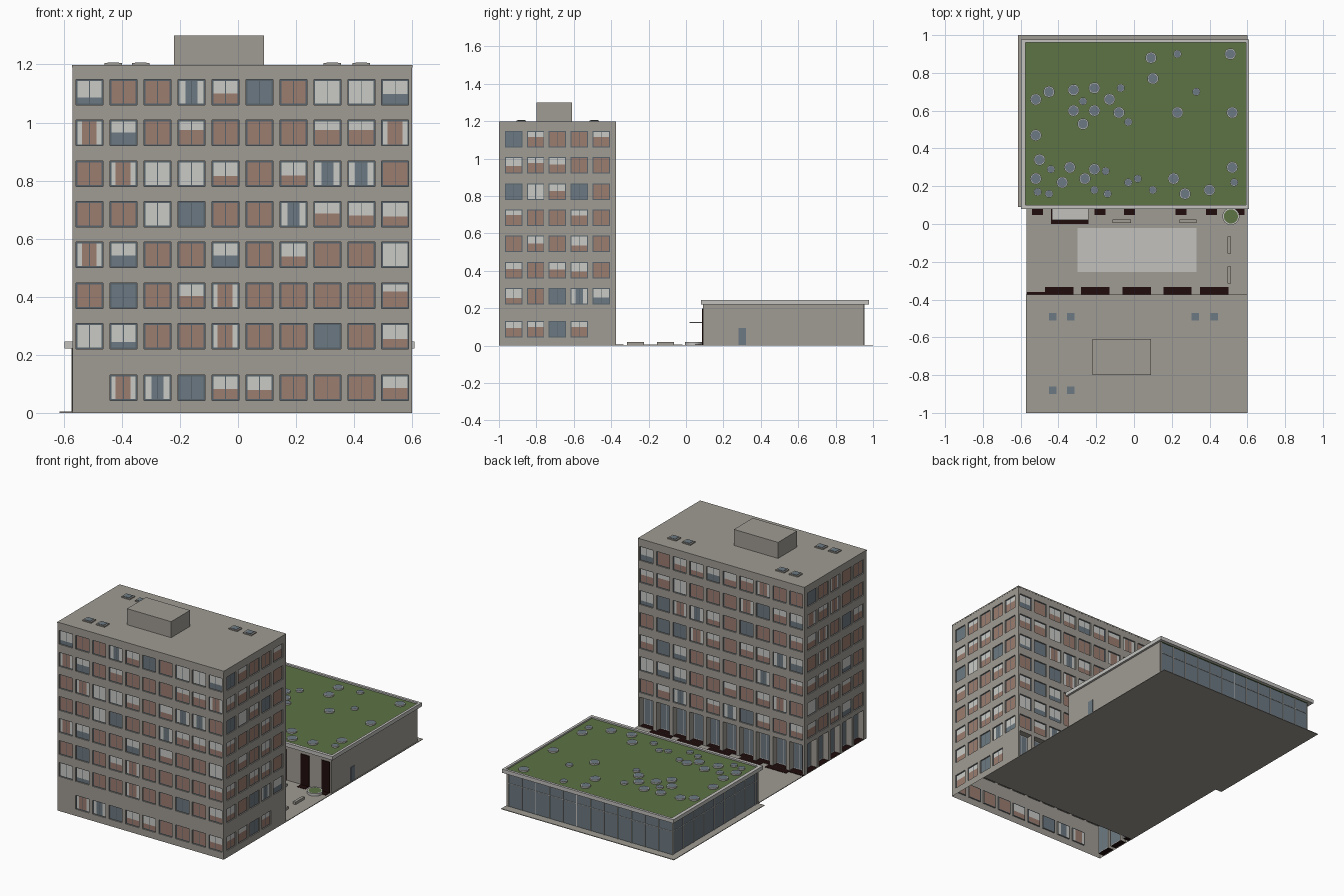
import bpy
import bmesh
import random
from mathutils import Vector

random.seed(4)
if "Cube" in bpy.data.objects:
    bpy.data.objects.remove(bpy.data.objects["Cube"])


# Colours
def linear(c):
    return c / 12.92 if c <= 0.04045 else ((c + 0.055) / 1.055) ** 2.4


PALETTE = {
    "concrete": "A09C94", "glass": "6C7982", "curtain": "9C7D70",
    "blind": "CACAC6", "frame": "59646C", "grass": "5C7344",
    "trim": "C2C1BE", "dark_red": "200C0C",
}
NAMES = list(PALETTE)
MATS = {}
for key, code in PALETTE.items():
    rgb = [linear(int(code[i:i + 2], 16) / 255) for i in (0, 2, 4)]
    mat = bpy.data.materials.new(key)
    mat.use_nodes = True
    mat.diffuse_color = (*rgb, 1)
    mat.node_tree.nodes["Principled BSDF"].inputs["Base Color"].default_value = (*rgb, 1)
    MATS[key] = mat


def finish(name, bm, *colours):
    mesh = bpy.data.meshes.new(name)
    bm.to_mesh(mesh)
    bm.free()
    for c in colours:
        mesh.materials.append(MATS[c])
    obj = bpy.data.objects.new(name, mesh)
    bpy.context.collection.objects.link(obj)
    return obj


def box(name, colour, x, y, z):
    """Box from (min, max) pairs."""
    bm = bmesh.new()
    bmesh.ops.create_cube(bm, size=1)
    for v in bm.verts:
        v.co = [p[0] + (c + 0.5) * (p[1] - p[0]) for c, p in zip(v.co, (x, y, z))]
    return finish(name, bm, colour)


def block(name, colour, cx, cy, w, d, z0, z1):
    return box(name, colour, (cx - w / 2, cx + w / 2), (cy - d / 2, cy + d / 2), (z0, z1))


def disc(name, x, y, r, z0, z1, inner, sides=20):
    """Round drum with a coloured top set inside a pale rim."""
    bm = bmesh.new()
    bmesh.ops.create_cone(bm, cap_ends=True, segments=sides, radius1=r, radius2=r, depth=z1 - z0)
    bmesh.ops.translate(bm, verts=bm.verts, vec=(x, y, (z0 + z1) / 2))
    bm.faces.ensure_lookup_table()
    top = max(bm.faces, key=lambda f: f.calc_center_median().z)
    bmesh.ops.inset_region(bm, faces=[top], thickness=r * 0.17)
    top.material_index = 1
    return finish(name, bm, "trim", inner)


# Facades: a grid of wall cells with framed windows set into it
PITCH, WIN_W, WIN_H = 0.117, 0.093, 0.088
SILLS = [0.043] + [0.22 + 0.14 * i for i in range(7)]
WALL_TOP = 1.19
# Each window type: split direction and bands of colour
WINDOWS = {
    "g": ("up", [("glass", 1)]),
    "b": ("up", [("curtain", 1)]),
    "w": ("up", [("blind", 1)]),
    "u": ("up", [("glass", 0.35), ("blind", 1)]),
    "m": ("up", [("curtain", 0.5), ("blind", 1)]),
    "s": ("across", [("blind", 0.25), ("glass", 0.75), ("blind", 1)]),
    "c": ("across", [("blind", 0.18), ("curtain", 0.8), ("blind", 1)]),
}


def facade(name, origin, along, inward, length, rows, arcade=False):
    bm = bmesh.new()
    o, a, n = Vector((*origin, 0)), Vector((*along, 0)), Vector((*inward, 0))

    def quad(u0, u1, z0, z1, colour, d=0.0):
        pts = [(u0, z0), (u1, z0), (u1, z1), (u0, z1)]
        f = bm.faces.new([bm.verts.new(o + a * u + n * d + Vector((0, 0, z))) for u, z in pts])
        f.material_index = NAMES.index(colour)

    def reveal(u0, u1, z0, z1, depth, floor):
        ring = [(u0, z0), (u1, z0), (u1, z1), (u0, z1)]
        for i in range(4):
            (ua, za), (ub, zb) = ring[i], ring[(i + 1) % 4]
            pts = [(ua, za, 0), (ub, zb, 0), (ub, zb, depth), (ua, za, depth)]
            f = bm.faces.new([bm.verts.new(o + a * u + n * d + Vector((0, 0, z))) for u, z, d in pts])
            f.material_index = NAMES.index(floor if i == 0 else "concrete")

    def window(u0, u1, z0, z1, kind, depth, edge, floor):
        reveal(u0, u1, z0, z1, depth, floor)
        e = 0.005
        quad(u0, u1, z0, z0 + e, edge, depth)
        quad(u0, u1, z1 - e, z1, edge, depth)
        quad(u0, u0 + e, z0 + e, z1 - e, edge, depth)
        quad(u1 - e, u1, z0 + e, z1 - e, edge, depth)
        u0, u1, z0, z1 = u0 + e, u1 - e, z0 + e, z1 - e
        way, bands = WINDOWS[kind]
        start = 0
        for colour, end in bands:
            if way == "up":
                if end < 1:
                    end += random.uniform(-0.15, 0.2)
                quad(u0, u1, z0 + start * (z1 - z0), z0 + end * (z1 - z0), colour, depth)
            else:
                quad(u0 + start * (u1 - u0), u0 + end * (u1 - u0), z0, z1, colour, depth)
            start = end
        mid = (u0 + u1) / 2
        quad(mid - 0.0015, mid + 0.0015, z0, z1, edge, depth - 0.002)

    cols = len(rows[0])
    margin = (length - cols * PITCH) / 2
    below = 0
    for level, row in enumerate(reversed(rows)):
        tall = arcade and level == 0
        z0 = 0.006 if tall else SILLS[level]
        z1 = 0.19 if tall else z0 + WIN_H
        quad(0, length, below, z0, "concrete")
        left = 0
        for i, kind in enumerate(row):
            if kind == " ":
                continue
            u0 = margin + (i + 0.5) * PITCH - WIN_W / 2
            quad(left, u0, z0, z1, "concrete")
            if tall:
                window(u0, u0 + WIN_W, z0, z1, "g", 0.04, "trim", "dark_red")
            else:
                window(u0, u0 + WIN_W, z0, z1, kind, 0.007, "frame", "concrete")
            left = u0 + WIN_W
        quad(left, length, z0, z1, "concrete")
        below = z1
    quad(0, length, below, WALL_TOP, "concrete")
    return finish(name, bm, *NAMES)


def shuffled(cols):
    return ["".join(random.choice("bbbbmmmcuugsw") for _ in range(cols)) for _ in SILLS]


X0, X1, Y0, Y1 = -0.57, 0.60, -1.0, -0.375
front = ["ubbsmgbwwu", "cubmbbbmmc", "bcwwmbmssb", "bbwgbbsmmm",
         "cubbubmbbw", "bgbmcbbbbm", "wubbcbbgbm", " csgmmbbbm"]
right = ["gmbbm", "mmmbb", "gwmgb", "mbbmb", "bmbmb", "mbmmb", "mbgsu", "mmgm "]
facade("tower_front_wall", (X0, Y0), (1, 0), (0, 1), X1 - X0, front)
facade("tower_left_wall", (X1, Y0), (0, 1), (-1, 0), Y1 - Y0, right)
facade("tower_back_wall", (X1, Y1), (-1, 0), (0, -1), X1 - X0, shuffled(10), True)
facade("tower_right_wall", (X0, Y1), (0, -1), (1, 0), Y1 - Y0, shuffled(5), True)

# Tower roof, plant room and hatches
box("tower_roof", "concrete", (X0 - 0.001, X1 + 0.001), (Y0, Y1 + 0.001), (WALL_TOP, 1.198))
box("plant_room", "concrete", (-0.22, 0.09), (-0.80, -0.61), (1.198, 1.30))
for x, y in [(-0.43, -0.49), (-0.335, -0.49), (0.325, -0.49),
             (0.425, -0.49), (-0.43, -0.88), (-0.335, -0.88)]:
    block("roof_hatch", "concrete", x, y, 0.06, 0.05, 1.198, 1.205)
    block("hatch_glass", "glass", x, y, 0.04, 0.04, 1.205, 1.207)

# Ground
box("plaza", "concrete", (X0, X1), (-0.70, 0.09), (0, 0.004))
box("pavilion_base", "concrete", (-0.615, X1), (0.09, 1.0), (0, 0.004))
box("plaza_panel", "trim", (-0.30, 0.33), (-0.255, -0.02), (0.004, 0.006))
for x in (-0.395, -0.205, 0.015, 0.23, 0.425):
    block("tower_mat", "dark_red", x, -0.354, 0.15, 0.04, 0.004, 0.006)
box("corner_mat", "dark_red", (X0, -0.47), (-0.374, -0.36), (0.004, 0.006))

# Benches and planter
for x, y, w, d in [(-0.065, 0.015, 0.1, 0.018), (0.285, 0.015, 0.09, 0.018),
                   (0.505, -0.11, 0.018, 0.09), (0.505, -0.27, 0.018, 0.09)]:
    block("bench", "concrete", x, y, w, d, 0.004, 0.02)
disc("planter", 0.513, 0.04, 0.045, 0.004, 0.02, "grass", 32)

# Pavilion walls
box("pavilion_glass", "glass", (-0.57, 0.585), (0.10, 0.95), (0.004, 0.222))
box("pavilion_side_wall", "concrete", (0.584, 0.594), (0.09, 0.952), (0.004, 0.222))
box("pavilion_front_wall", "concrete", (-0.572, 0.594), (0.09, 0.101), (0.004, 0.222))
box("side_door", "glass", (0.594, 0.597), (0.28, 0.32), (0.004, 0.095))
for i in range(13):
    x = -0.57 + i * 0.096
    block("back_mullion", "trim", x, 0.951, 0.004, 0.006, 0.004, 0.222)
for i in range(9):
    block("side_mullion", "trim", -0.571, 0.12 + i * 0.103, 0.006, 0.004, 0.004, 0.222)
box("back_transom", "trim", (-0.572, 0.584), (0.949, 0.953), (0.149, 0.152))
box("side_transom", "trim", (-0.573, -0.569), (0.10, 0.952), (0.149, 0.152))

# Pavilion entrances
for x in (-0.51, -0.18, -0.025, 0.25, 0.41, 0.555):
    block("entrance_panel", "dark_red", x, 0.088, 0.058, 0.004, 0.004, 0.20)
    block("entrance_mat", "dark_red", x, 0.065, 0.058, 0.035, 0.004, 0.006)
block("main_door", "dark_red", -0.34, 0.088, 0.2, 0.004, 0.004, 0.115)
block("main_mat", "dark_red", -0.34, 0.04, 0.2, 0.08, 0.004, 0.006)
box("canopy", "trim", (-0.435, -0.24), (0.02, 0.09), (0.12, 0.126))

# Pavilion roof: pale rim around a planted bed
box("pavilion_roof", "grass", (-0.59, 0.60), (0.09, 0.97), (0.222, 0.236))
for x in ((-0.597, -0.575), (0.592, 0.608)):
    box("roof_rim", "trim", x, (0.08, 0.978), (0.221, 0.245))
for y in ((0.08, 0.10), (0.962, 0.978)):
    box("roof_rim", "trim", (-0.597, 0.608), y, (0.221, 0.245))

# Round skylights, in hundredths
LARGE = [(-52, 66), (-45, 70), (-52, 47), (-32, 71), (-32, 60), (-21, 60), (-13, 66),
         (-27, 53), (-8, 59), (9, 88), (10, 77), (51, 90), (23, 59), (52, 59), (52, 30),
         (-34, 30), (-38, 22), (-26, 24), (-50, 34), (-52, 24), (27, 16), (40, 18),
         (21, 24), (-21, 29), (-21, 72)]
SMALL = [(23, 90), (33, 70), (-27, 65), (-7, 72), (-3, 54), (-44, 29), (-51, 17),
         (-45, 16), (-15, 28), (-21, 18), (-14, 16), (-3, 22), (2, 24), (10, 18), (53, 22)]
for spots, radius in ((LARGE, 0.03), (SMALL, 0.021)):
    for x, y in spots:
        disc("skylight", x / 100, y / 100, radius, 0.236, 0.245, "glass")
